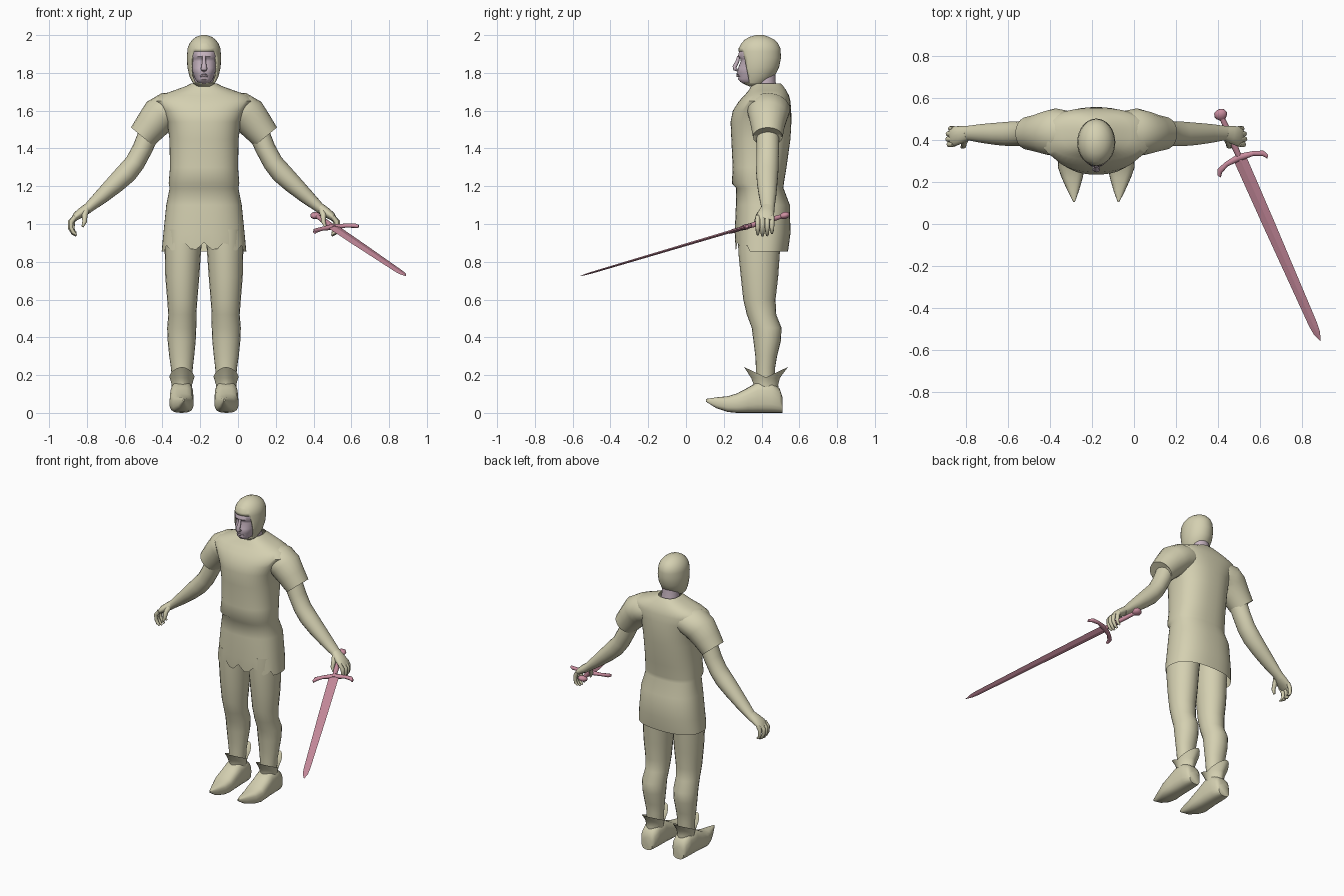
import bpy, bmesh, math
from mathutils import Vector as V

CX = -0.18  # symmetry line of the figure


def material(name, col):
    m = bpy.data.materials.new(name)
    m.diffuse_color = (*col, 1)
    return m


CLOTH = material("pale_khaki", (0.66, 0.63, 0.44))
SKIN = material("lilac_skin", (0.56, 0.45, 0.52))
STEEL = material("rose_metal", (0.60, 0.27, 0.35))


def finish(bm, name, mat, angle=50):
    bmesh.ops.recalc_face_normals(bm, faces=bm.faces)
    me = bpy.data.meshes.new(name)
    bm.to_mesh(me)
    bm.free()
    ob = bpy.data.objects.new(name, me)
    bpy.context.collection.objects.link(ob)
    me.materials.append(mat)
    bpy.ops.object.select_all(action='DESELECT')
    ob.select_set(True)
    bpy.context.view_layer.objects.active = ob
    bpy.ops.object.shade_smooth_by_angle(angle=math.radians(angle))
    return ob


def ring(c, u, v, ru, rv, n=20, e=2.0):
    out = []
    for i in range(n):
        a = 2 * math.pi * i / n
        p, q = math.cos(a), math.sin(a)
        p = math.copysign(abs(p) ** (2 / e), p)
        q = math.copysign(abs(q) ** (2 / e), q)
        out.append(V(c) + V(u) * ru * p + V(v) * rv * q)
    return out


def skin_rings(rings, caps=(True, True)):
    bm = bmesh.new()
    rows = [[bm.verts.new(p) for p in r] for r in rings]
    n = len(rows[0])
    for a, b in zip(rows, rows[1:]):
        for i in range(n):
            j = (i + 1) % n
            bm.faces.new((a[i], a[j], b[j], b[i]))
    if caps[0]:
        bm.faces.new(rows[0])
    if caps[1]:
        bm.faces.new(rows[-1])
    return bm


def stack(x, levels, n=24, e=2.0):
    """Horizontal rings from (z, half width, front y, back y)."""
    return [ring((x, (f + b) / 2, z), (1, 0, 0), (0, 1, 0), w, (b - f) / 2, n, e)
            for z, w, f, b in levels]


def tube(pts, n=14, side=(0, 1, 0)):
    """Rings along a path of (x, y, z, in-plane radius, side radius)."""
    out = []
    for i, p in enumerate(pts):
        t = V(pts[min(i + 1, len(pts) - 1)][:3]) - V(pts[max(i - 1, 0)][:3])
        u = t.cross(V(side)).normalized()
        v = u.cross(t).normalized()
        out.append(ring(p[:3], u, v, p[3], p[4], n))
    return out


# Tunic with belted waist and scalloped front hem
tunic = stack(CX, [
    (0.855, .224, .262, .540), (0.95, .215, .258, .553), (1.10, .200, .264, .550),
    (1.19, .182, .266, .516), (1.215, .187, .243, .518), (1.30, .180, .247, .532),
    (1.45, .183, .240, .553), (1.54, .195, .236, .558), (1.60, .225, .248, .557),
    (1.65, .262, .280, .553), (1.68, .235, .308, .545), (1.705, .165, .330, .532),
    (1.73, .095, .345, .515), (1.745, .066, .358, .500)], 48, 2.4)
for p in tunic[0]:
    if p.y < 0.33:
        p.z += 0.025 + 0.022 * math.cos((p.x - CX) * 2 * math.pi / 0.11)
finish(skin_rings(tunic, (False, False)), "tunic", CLOTH)

# Neck and face
finish(skin_rings(stack(CX, [(1.69, .064, .36, .49), (1.75, .055, .372, .475),
                             (1.83, .055, .375, .472)])), "neck", SKIN)
finish(skin_rings(stack(CX, [
    (1.742, .022, .305, .36), (1.752, .036, .288, .39), (1.768, .047, .275, .42),
    (1.782, .053, .280, .43), (1.797, .058, .270, .43), (1.825, .065, .276, .43),
    (1.862, .068, .290, .44), (1.874, .070, .288, .44), (1.888, .072, .275, .44),
    (1.93, .070, .285, .44), (1.96, .05, .31, .42)], 32, 2.2)), "face", SKIN)
finish(skin_rings(tube([(CX, .279, 1.888, .008, .009), (CX, .272, 1.86, .010, .010),
                        (CX, .257, 1.832, .011, .014), (CX, .258, 1.821, .010, .018),
                        (CX, .277, 1.812, .006, .013)], 12, (1, 0, 0))), "nose", SKIN)
for z in (1.793, 1.782):
    finish(skin_rings(tube([(CX - .026, .283, z, .002, .002), (CX, .271, z + .001, .006, .005),
                            (CX + .026, .283, z, .002, .002)], 8, (0, 1, 0))), "lip", SKIN)

# Coif hood: head shell with the face opening cut out
bm = skin_rings(stack(CX, [
    (1.728, .035, .335, .385), (1.745, .058, .300, .425), (1.78, .077, .286, .468),
    (1.83, .088, .279, .493), (1.88, .091, .275, .503), (1.93, .087, .279, .500),
    (1.955, .077, .292, .488), (1.975, .062, .310, .470), (1.99, .042, .335, .44),
    (2.0, .015, .37, .41)], 32), (True, True))
slope = V((0, 0.175, 0.035)).normalized()
anchor = V((CX, .302, 1.915))
low, high = 1.746, 1.913
for co, no in ((anchor, slope), (V((0, 0, high)), V((0, 0, 1))), (V((0, 0, low)), V((0, 0, 1)))):
    bmesh.ops.bisect_plane(bm, geom=bm.verts[:] + bm.edges[:] + bm.faces[:],
                           plane_co=co, plane_no=no)
cut = []
for f in bm.faces:
    c = f.calc_center_median()
    if low < c.z < high and (c - anchor).dot(slope) < 0:
        cut.append(f)
bmesh.ops.delete(bm, geom=cut, context='FACES')
hood = finish(bm, "coif", CLOTH)
mod = hood.modifiers.new("thickness", 'SOLIDIFY')
mod.thickness = 0.008

for s, label in ((-1, "right_"), (1, "left_")):
    def side(pts):
        return [(CX + s * p[0], *p[1:]) for p in pts]

    # Sleeve, with a small inward lip at the cuff
    finish(skin_rings(tube(side([
        (.13, .44, 1.615, .085, .10), (.19, .437, 1.605, .094, .115),
        (.235, .435, 1.575, .099, .105), (.28, .433, 1.52, .088, .090),
        (.327, .433, 1.462, .077, .079), (.318, .433, 1.474, .062, .064)]), 20)),
        label + "sleeve", CLOTH)
    # Arm
    finish(skin_rings(tube(side([
        (.27, .433, 1.53, .058, .06), (.325, .433, 1.40, .053, .06),
        (.365, .431, 1.325, .053, .06), (.41, .43, 1.27, .056, .059),
        (.47, .43, 1.212, .050, .054), (.54, .432, 1.148, .040, .046),
        (.61, .434, 1.087, .027, .035), (.635, .432, 1.068, .026, .036)]), 18)),
        label + "arm", CLOTH)
    # Palm, fingers and thumb
    finish(skin_rings(tube(side([
        (.615, .433, 1.085, .026, .034), (.645, .426, 1.063, .026, .042),
        (.675, .419, 1.042, .022, .047), (.695, .417, 1.02, .012, .044)]), 16)),
        label + "palm", CLOTH)
    for k in range(4):
        y = .380 + .025 * k
        d = (.0, .006, .004, -.008)[k]
        finish(skin_rings(tube(side([
            (.680, y, 1.040, .013, .013), (.703 + d, y, 1.012, .013, .013),
            (.704 + d, y, .980, .011, .012), (.692, y, .955 - d, .010, .010),
            (.676, y, .943 - d, .005, .006)]), 8)), label + "finger", CLOTH)
    finish(skin_rings(tube(side([
        (.625, .405, 1.072, .018, .016), (.632, .385, 1.045, .015, .015),
        (.632, .372, 1.012, .012, .012), (.643, .367, .985, .006, .007)]), 8)),
        label + "thumb", CLOTH)

    # Leg
    leg = []
    for z, dx, w, f, b in ((.97, .108, .10, .275, .51), (.85, .112, .096, .277, .497),
                           (.72, .115, .090, .290, .488), (.60, .115, .080, .303, .474),
                           (.52, .115, .074, .322, .478), (.45, .118, .077, .348, .506),
                           (.38, .118, .074, .357, .502), (.30, .118, .066, .367, .482),
                           (.24, .117, .058, .370, .472), (.14, .117, .05, .370, .472)):
        leg += stack(CX + s * dx, [(z, w, f, b)], 20)
    finish(skin_rings(leg), label + "leg", CLOTH)

    # Pointed boot: foot, ankle shaft and flared two-point cuff
    foot = []
    for y, dx, w, lo, hi in ((.510, .118, .040, 0, .085), (.495, .118, .052, 0, .13),
                             (.45, .118, .060, 0, .165), (.38, .118, .062, 0, .165),
                             (.33, .119, .063, 0, .135), (.27, .119, .064, 0, .103),
                             (.22, .115, .050, .005, .088), (.16, .110, .028, .025, .082),
                             (.105, .106, .004, .060, .074)):
        r = ring((CX + s * dx, y, (lo + hi) / 2), (1, 0, 0), (0, 0, 1), w, (hi - lo) / 2, 20, 2.8)
        foot.append(r)
    finish(skin_rings(foot), label + "boot", CLOTH)
    cuff = stack(CX + s * .117, [(.08, .056, .35, .495), (.15, .054, .358, .488),
                                 (.185, .064, .345, .497), (.243, .067, .307, .54)], 24, 1.7)
    for p in cuff[-1]:
        k = abs(p.y - .4235) / .1165
        p.z -= .055 * (1 - k)
    finish(skin_rings(cuff, (True, False)), label + "boot_cuff", CLOTH)

# Sword: local axes along the blade (a), across it (g) and through it (n)
pommel, tip = V((.412, .525, 1.046)), V((.889, -.558, .725))
a = (tip - pommel).normalized()
g = V((.225, .09, .03))
g = (g - a * g.dot(a)).normalized()
n = a.cross(g)
L = (tip - pommel).length


def at(t, across=0):
    return pommel + a * t + g * across


blade = [ring(at(t), g, n, w, th, 4) for t, w, th in
         ((.235, .032, .008), (.6, .029, .007), (L - .09, .021, .005),
          (L - .04, .016, .004), (L, .001, .001))]
finish(skin_rings(blade), "sword_blade", STEEL, 20)
finish(skin_rings([ring(at(t), g, n, r, r * .9, 12) for t, r in
                   ((.01, .012), (.08, .015), (.16, .016), (.25, .013))]), "sword_grip", STEEL)
finish(skin_rings([ring(at(t), g, n, w, w * .6, 12) for t, w in
                   ((-.022, .012), (-.014, .026), (.003, .032), (.018, .026), (.032, .013))]),
       "sword_pommel", STEEL)
guard = []
for c, fwd, r in ((-.126, .045, .010), (-.112, .022, .014), (-.07, .004, .012), (0, -.004, .018),
                  (.07, .004, .012), (.112, .022, .014), (.126, .045, .010)):
    guard.append(ring(at(.238 + fwd, c), (a - g * c * 5).normalized(), n, r, r * .85, 10))
finish(skin_rings(guard), "sword_guard", STEEL)
